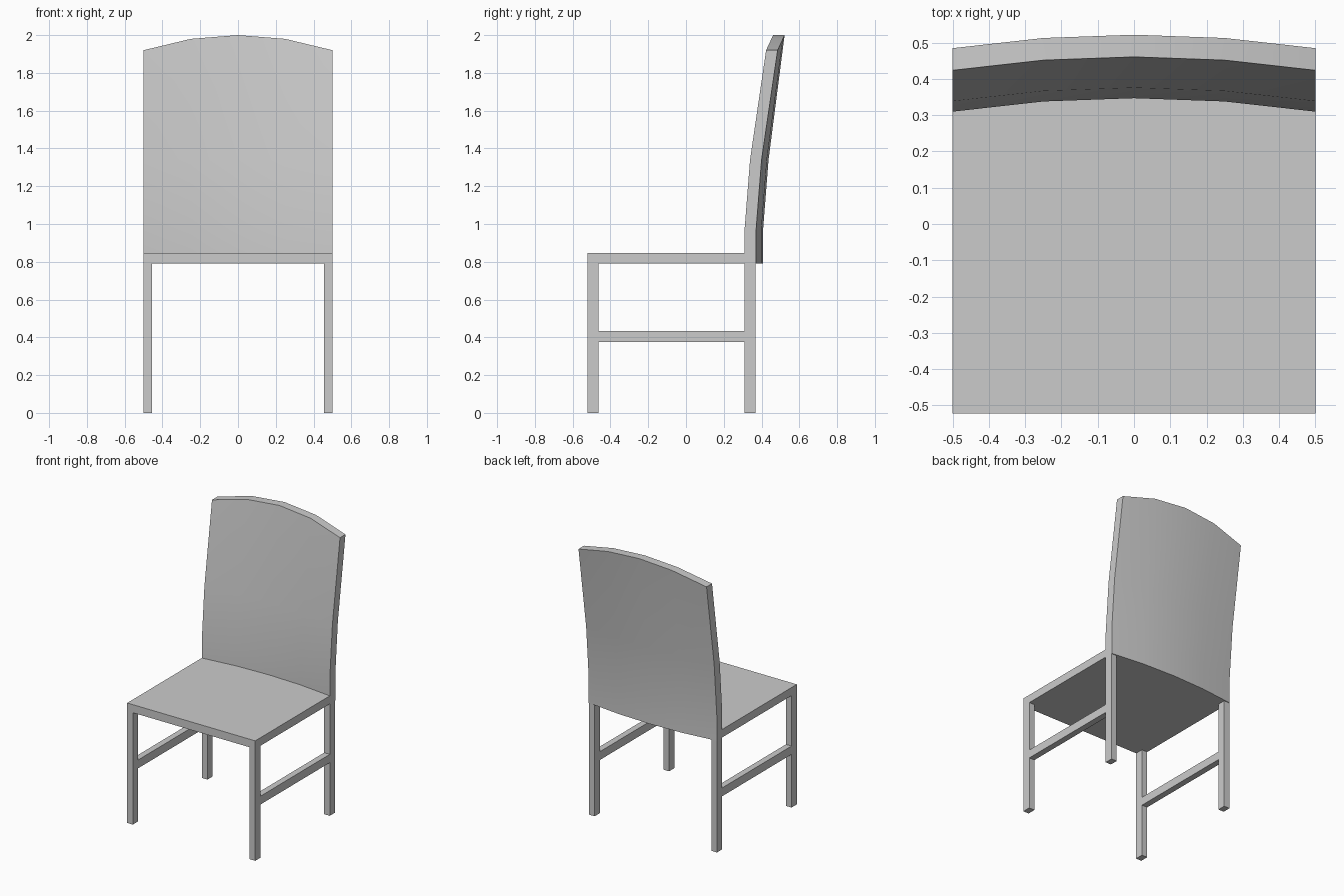
import bpy, bmesh

if "Cube" in bpy.data.objects:
    bpy.data.objects.remove(bpy.data.objects["Cube"])

# Shared curve of the backrest: (x, bow in y, top height)
COLUMNS = [(-0.5, 0.0, 1.92), (-0.25, 0.028, 1.98), (0.0, 0.037, 2.0),
           (0.25, 0.028, 1.98), (0.5, 0.0, 1.92)]
# Side profile of the backrest: (z, front y); None means the arched top
PROFILE = [(0.79, 0.31), (0.97, 0.31), (1.34, 0.339), (None, 0.424)]
THICK = 0.061
SEAT_Z = (0.79, 0.847)


def finish(name, bm):
    bmesh.ops.recalc_face_normals(bm, faces=bm.faces)
    mesh = bpy.data.meshes.new(name)
    bm.to_mesh(mesh)
    bm.free()
    obj = bpy.data.objects.new(name, mesh)
    bpy.context.collection.objects.link(obj)
    return obj


def box(name, x, y, z):
    bm = bmesh.new()
    bmesh.ops.create_cube(bm, size=1)
    for v in bm.verts:
        v.co = [lo + (c + 0.5) * (hi - lo) for c, (lo, hi) in zip(v.co, (x, y, z))]
    return finish(name, bm)


# Seat: slab whose rear edge follows the bowed backrest
bm = bmesh.new()
outline = [(0.5, -0.522), (-0.5, -0.522)] + [(x, 0.31 + bow) for x, bow, _ in COLUMNS]
face = bm.faces.new([bm.verts.new((x, y, SEAT_Z[0])) for x, y in outline])
ext = bmesh.ops.extrude_face_region(bm, geom=[face])
top = [g for g in ext["geom"] if isinstance(g, bmesh.types.BMVert)]
bmesh.ops.translate(bm, verts=top, vec=(0, 0, SEAT_Z[1] - SEAT_Z[0]))
if not face.is_valid or len(bm.faces) < len(outline) + 2:
    bm.faces.new([v for v in bm.verts if v not in top])
finish("seat", bm)

# Backrest: closed loop of front and back profile points swept across the columns
bm = bmesh.new()
loops = []
for x, bow, top_z in COLUMNS:
    front = [(z or top_z, y + bow) for z, y in PROFILE]
    back = [(z, y + THICK) for z, y in reversed(front)]
    loops.append([bm.verts.new((x, y, z)) for z, y in front + back])
n = len(loops[0])
for a, b in zip(loops, loops[1:]):
    for i in range(n):
        j = (i + 1) % n
        bm.faces.new((a[i], a[j], b[j], b[i]))
for loop in (loops[0], loops[-1]):
    for i in range(n // 2 - 1):
        bm.faces.new((loop[i], loop[i + 1], loop[n - 2 - i], loop[n - 1 - i]))
backrest = finish("backrest", bm)
bpy.context.view_layer.objects.active = backrest
backrest.select_set(True)
bpy.ops.object.shade_smooth_by_angle()

# Legs and side stretchers, one set per side
for side, x in (("left", (-0.5, -0.456)), ("right", (0.456, 0.5))):
    box("front_leg_" + side, x, (-0.522, -0.463), (0, 0.79))
    box("back_leg_" + side, x, (0.31, 0.368), (0, 0.79))
    box("stretcher_" + side, x, (-0.463, 0.31), (0.375, 0.434))
